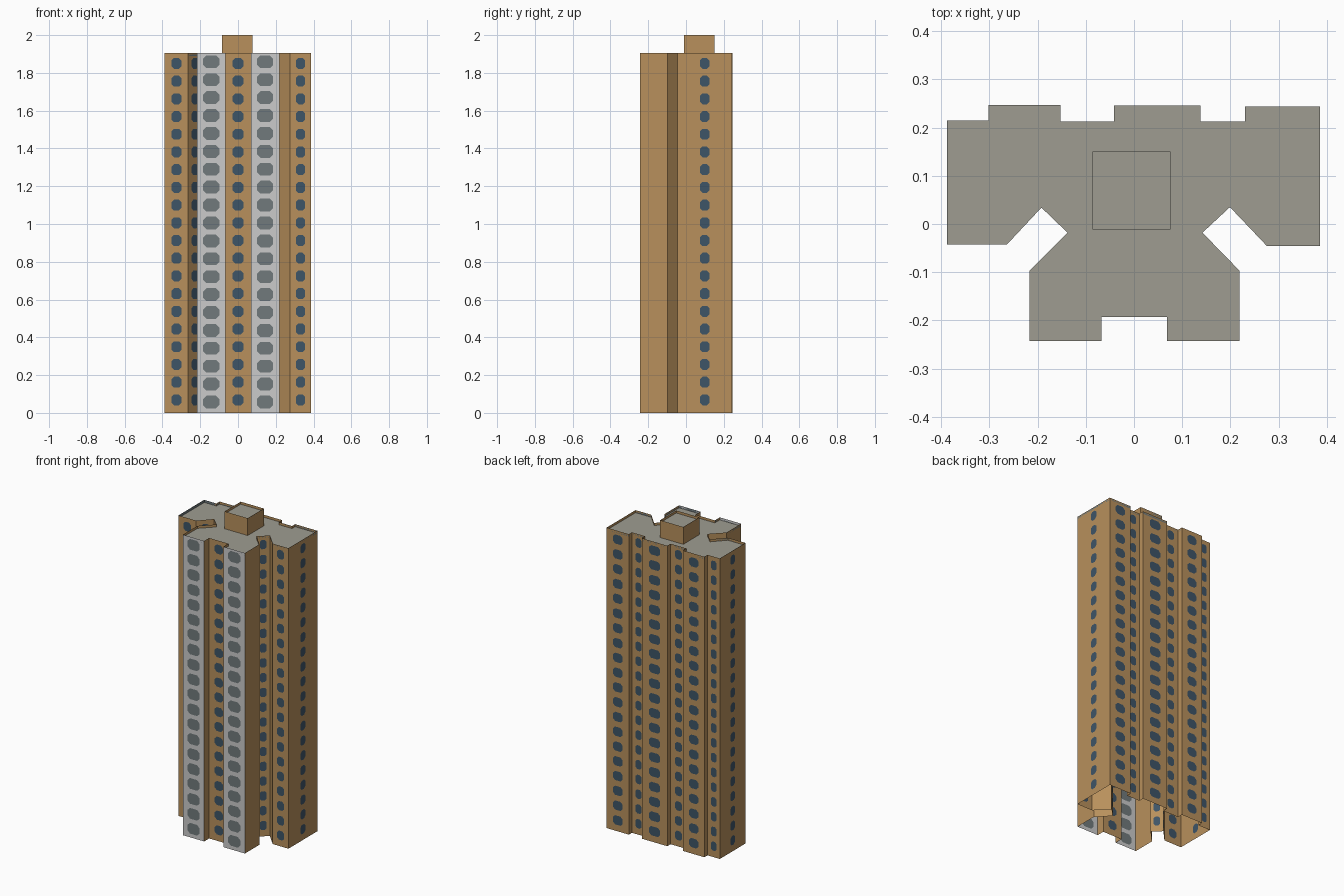
import bpy, bmesh
from mathutils import Vector

if "Cube" in bpy.data.objects:
    bpy.data.objects.remove(bpy.data.objects["Cube"])

H = 1.906          # height of the main walls
LIP = 0.016        # parapet height above the roof
FLOORS = 20


def material(name, rgb):
    m = bpy.data.materials.new(name)
    m.diffuse_color = (*rgb, 1)
    m.use_nodes = True
    m.node_tree.nodes["Principled BSDF"].inputs["Base Color"].default_value = m.diffuse_color
    return m


TAN = material("tan_wall", (0.48, 0.28, 0.107))
GLASS = material("blue_window", (0.048, 0.089, 0.135))
PALE = material("pale_grey_wall", (0.60, 0.60, 0.60))
GREY = material("grey_window", (0.165, 0.195, 0.20))
ROOF = material("roof_grey", (0.345, 0.335, 0.285))
RIM = material("parapet_grey", (0.155, 0.19, 0.20))


def finish(name, bm, mats):
    bmesh.ops.remove_doubles(bm, verts=bm.verts, dist=1e-5)
    me = bpy.data.meshes.new(name)
    bm.to_mesh(me)
    bm.free()
    for m in mats:
        me.materials.append(m)
    ob = bpy.data.objects.new(name, me)
    bpy.context.collection.objects.link(ob)
    return ob


def wall(bm, a, b, z0, z1, mat=0, win=None):
    """One wall from a to b; win = (width, height, bottom, top, material)."""
    a, b = Vector(a), Vector(b)
    length = (b - a).length

    def face(pts, m):
        vs = []
        for u, z in pts:
            p = a.lerp(b, u / length)
            vs.append(bm.verts.new((p.x, p.y, z)))
        bm.faces.new(vs).material_index = m

    def rect(lo, hi):
        face([(0, lo), (length, lo), (length, hi), (0, hi)], mat)

    if not win:
        rect(z0, z1)
        return
    w, h, lo, hi, wm = win
    if lo > z0:
        rect(z0, lo)
    if hi < z1:
        rect(hi, z1)
    pitch = (hi - lo) / FLOORS
    c = 0.26 * min(w, h)
    x, y = w / 2, h / 2
    ring = [(-x + c, -y), (x - c, -y), (x, -y + c), (x, y - c),
            (x - c, y), (-x + c, y), (-x, y - c), (-x, -y + c)]
    for i in range(FLOORS):
        zb, zt = lo + i * pitch, lo + (i + 1) * pitch
        zm = (zb + zt) / 2
        o = [(length / 2 + u, zm + v) for u, v in ring]
        k = [(0, zb), (length, zb), (length, zt), (0, zt)]
        face(o, wm)
        # wall surface around the eight-sided window
        for s in range(4):
            n = (s + 1) % 4
            face([k[s], k[n], o[2 * s + 1], o[2 * s]], mat)
            face([k[n], o[(2 * s + 2) % 8], o[2 * s + 1]], mat)


def roof(name, pts, z, open_left=False):
    """Sunken roof with a thin parapet running round it."""
    bm = bmesh.new()
    f = bm.faces.new([bm.verts.new((x, y, z)) for x, y in pts])
    rim = bmesh.ops.inset_individual(bm, faces=[f], thickness=0.0095, use_even_offset=True)["faces"]
    if open_left:
        for v in f.verts:
            if v.co.x < -0.37:
                v.co.x = -0.387
    side = bmesh.ops.inset_individual(bm, faces=[f], thickness=0, depth=0)["faces"]
    for v in f.verts:
        v.co.z = z - LIP
    for g in rim + side:
        g.material_index = 1
    me = bpy.data.meshes.new(name)
    bm.to_mesh(me)
    bm.free()
    me.materials.append(ROOF)
    me.materials.append(RIM)
    bpy.context.collection.objects.link(bpy.data.objects.new(name, me))


# Footprint, counter-clockwise: x, y and the kind of wall that starts there
# P plain, W tan with windows, S wide side wall, D slanted wall, G pale front
plan = [
    (-0.217, -0.243, "G"), (-0.067, -0.243, "P"), (-0.067, -0.193, "W"),
    (0.068, -0.193, "P"), (0.068, -0.243, "G"), (0.219, -0.243, "P"),
    (0.219, -0.097, "P"), (0.142, -0.018, "D"), (0.199, 0.035, "P"),
    (0.276, -0.046, "W"), (0.386, -0.046, "S"), (0.386, 0.244, "W"),
    (0.230, 0.244, "P"), (0.230, 0.213, "W"), (0.138, 0.213, "P"),
    (0.138, 0.246, "W"), (-0.041, 0.246, "P"), (-0.041, 0.213, "W"),
    (-0.152, 0.213, "P"), (-0.152, 0.247, "W"), (-0.302, 0.247, "P"),
    (-0.302, 0.215, "W"), (-0.388, 0.215, "S"), (-0.388, -0.043, "W"),
    (-0.264, -0.043, "D"), (-0.192, 0.034, "D"), (-0.138, -0.018, "P"),
    (-0.217, -0.097, "P"),
]
share = {"W": 0.44, "S": 0.17, "D": 0.5, "G": 0.57}

# Tower walls, open at the bottom
bm = bmesh.new()
for i, (x, y, kind) in enumerate(plan):
    nx, ny, _ = plan[(i + 1) % len(plan)]
    width = (Vector((nx, ny)) - Vector((x, y))).length * share.get(kind, 0)
    if kind == "P":
        wall(bm, (x, y), (nx, ny), 0, H)
    elif kind == "G":
        wall(bm, (x, y), (nx, ny), 0, H, 2, (width, 0.068, 0.010, H, 3))
    else:
        wall(bm, (x, y), (nx, ny), 0, H, 0, (width, 0.058, 0.022, 1.897, 1))
finish("tower_walls", bm, [TAN, GLASS, PALE, GREY])
roof("tower_roof", [p[:2] for p in plan], H, open_left=True)

# Lift housing on the roof
box = [(-0.086, -0.011), (0.076, -0.011), (0.076, 0.150), (-0.086, 0.150)]
bm = bmesh.new()
for i in range(4):
    wall(bm, box[i], box[(i + 1) % 4], H - LIP, 2.0)
finish("lift_housing_walls", bm, [TAN])
roof("lift_housing_roof", box, 2.0)
